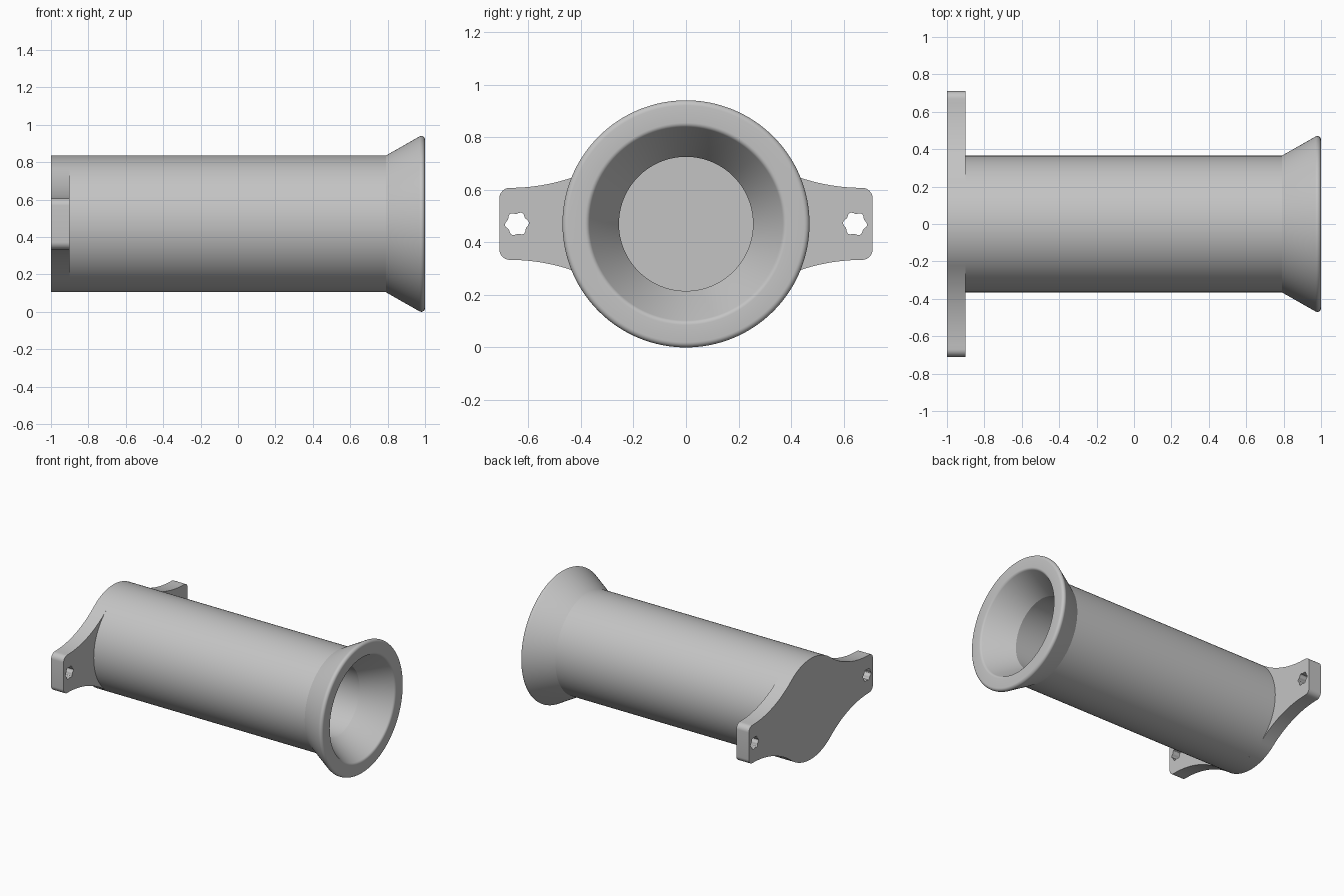
import bpy, bmesh
from math import sin, cos, pi, radians, atan2, sqrt

AXIS_Z = 0.47      # height of the tube axis
R_TUBE = 0.365
R_BORE = 0.255
BACK, FLANGE = -1.0, -0.9

cube = bpy.data.objects.get("Cube")
if cube:
    bpy.data.objects.remove(cube, do_unlink=True)

GREY = (0.55, 0.55, 0.55, 1)
mat = bpy.data.materials.new("light grey")
mat.use_nodes = True
mat.diffuse_color = GREY
mat.node_tree.nodes["Principled BSDF"].inputs["Base Color"].default_value = GREY


def arc(cx, cy, r, a0, a1, n):
    """Points on an arc, angles in radians, both ends included."""
    angles = [a0 + (a1 - a0) * i / n for i in range(n + 1)]
    return [(cx + r * cos(a), cy + r * sin(a)) for a in angles]


def finish(bm, name):
    bmesh.ops.recalc_face_normals(bm, faces=bm.faces)
    mesh = bpy.data.meshes.new(name)
    bm.to_mesh(mesh)
    bm.free()
    mesh.materials.append(mat)
    obj = bpy.data.objects.new(name, mesh)
    bpy.context.collection.objects.link(obj)
    obj.location.z = AXIS_Z
    bpy.ops.object.select_all(action='DESELECT')
    obj.select_set(True)
    bpy.context.view_layer.objects.active = obj
    bpy.ops.object.shade_smooth_by_angle(angle=radians(28))
    return obj


# Flared tube: (x, radius) profile revolved about the x axis
profile = [(FLANGE, R_TUBE), (0.79, R_TUBE)]
profile += arc(0.98, 0.45, 0.02, radians(120), 0, 8)       # rounded outer lip
profile += arc(0.98, 0.385, 0.02, 0, radians(-60), 5)      # rounded inner lip
profile += [(0.794, R_BORE), (FLANGE, R_BORE)]
bm = bmesh.new()
verts = [bm.verts.new((x, 0, r)) for x, r in profile]
edges = [bm.edges.new(pair) for pair in zip(verts, verts[1:])]
bmesh.ops.spin(bm, geom=verts + edges, cent=(0, 0, 0), axis=(1, 0, 0),
               angle=2 * pi, steps=128, use_duplicate=False)
bmesh.ops.remove_doubles(bm, verts=bm.verts, dist=0.0001)
finish(bm, "flared_tube")

# Mounting flange: one quarter outline in (y, z), mirrored to all four
HALF_W, HALF_H, CORNER = 0.71, 0.137, 0.04
a = HALF_W - CORNER
R_FILLET = (a * a - R_TUBE ** 2 + HALF_H ** 2) / (2 * (R_TUBE - HALF_H))
cz = HALF_H + R_FILLET
touch = atan2(cz, a)                                       # fillet meets tube here
quarter = arc(a, HALF_H - CORNER, CORNER, 0, pi / 2, 8)
quarter += arc(a, cz, R_FILLET, -pi / 2, touch - pi, 20)[1:]
quarter += arc(0, 0, R_TUBE, touch, pi / 2, 14)[1:]
half = quarter + [(-y, z) for y, z in reversed(quarter[:-1])]
outline = half + [(-y, -z) for y, z in half]


def bolt_hole(side):
    """Wavy-edged bolt hole."""
    points = []
    for i in range(48):
        t = 2 * pi * i / 48
        r = 0.042 + 0.004 * cos(6 * t + pi / 6)
        points.append((side * (0.643 + r * cos(t)), r * sin(t)))
    return points


bm = bmesh.new()
for loop in (outline, bolt_hole(1), bolt_hole(-1)):
    ring = [bm.verts.new((BACK, y, z)) for y, z in loop]
    for p, q in zip(ring, ring[1:] + ring[:1]):
        bm.edges.new((p, q))
bmesh.ops.triangle_fill(bm, edges=bm.edges[:], use_beauty=True, normal=(1, 0, 0))
ext = bmesh.ops.extrude_face_region(bm, geom=bm.faces[:], use_keep_orig=True)
moved = [g for g in ext["geom"] if isinstance(g, bmesh.types.BMVert)]
bmesh.ops.translate(bm, verts=moved, vec=(FLANGE - BACK, 0, 0))
finish(bm, "mounting_flange")
